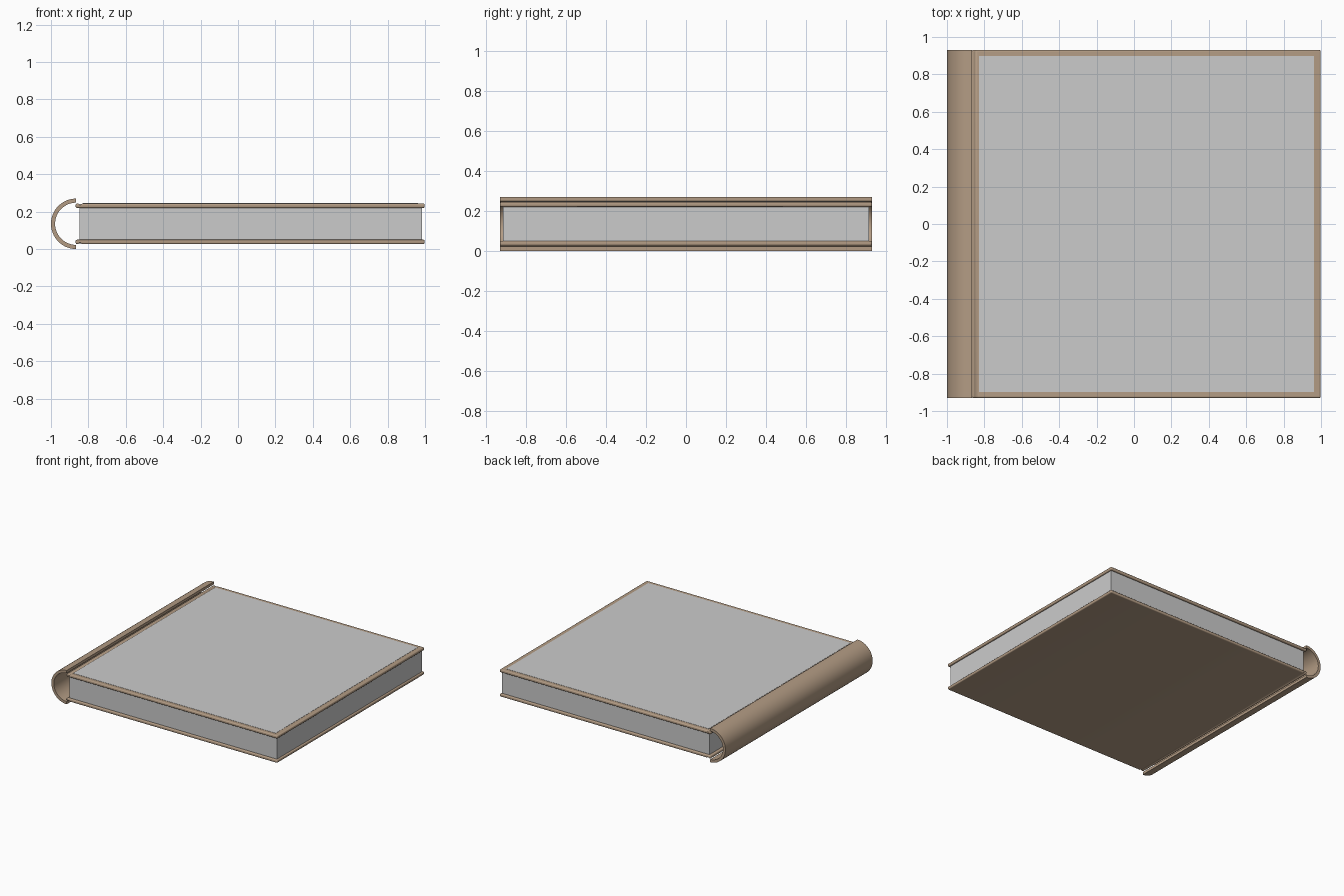
import bpy, bmesh, math

if "Cube" in bpy.data.objects:
    bpy.data.objects.remove(bpy.data.objects["Cube"])


def material(name, rgb):
    m = bpy.data.materials.new(name)
    m.diffuse_color = (*rgb, 1)
    m.use_nodes = True
    m.node_tree.nodes["Principled BSDF"].inputs["Base Color"].default_value = m.diffuse_color
    return m


BROWN = material("cover_brown", (0.45, 0.33, 0.23))
PAPER = material("paper", (0.82, 0.82, 0.79))


def extrude_profile(name, pts, half_y, mat=None, bevel=0):
    """Extrude an (x, z) outline along y, centred on y = 0."""
    me = bpy.data.meshes.new(name)
    bm = bmesh.new()
    face = bm.faces.new([bm.verts.new((x, -half_y, z)) for x, z in pts])
    ext = bmesh.ops.extrude_face_region(bm, geom=[face], use_keep_orig=True)
    moved = [g for g in ext["geom"] if isinstance(g, bmesh.types.BMVert)]
    bmesh.ops.translate(bm, verts=moved, vec=(0, 2 * half_y, 0))
    bmesh.ops.recalc_face_normals(bm, faces=bm.faces)
    bm.to_mesh(me)
    bm.free()
    ob = bpy.data.objects.new(name, me)
    bpy.context.collection.objects.link(ob)
    if mat:
        me.materials.append(mat)
    if bevel:
        b = ob.modifiers.new("rounded_edges", "BEVEL")
        b.width, b.segments = bevel, 4
        b.limit_method, b.angle_limit = "ANGLE", math.radians(60)
    bpy.ops.object.select_all(action="DESELECT")
    ob.select_set(True)
    bpy.context.view_layer.objects.active = ob
    bpy.ops.object.shade_smooth_by_angle(angle=math.radians(35))
    return ob


def rect(x0, x1, z0, z1):
    return [(x0, z0), (x1, z0), (x1, z1), (x0, z1)]


MID = 0.135      # half of the total height

# half-round hollow spine
N, CX = 32, -0.865
angles = [math.pi / 2 + math.pi * i / N for i in range(N + 1)]
arc = lambda r, seq: [(CX + r * math.cos(a), MID + r * math.sin(a)) for a in seq]
extrude_profile("spine", arc(0.135, angles) + arc(0.113, reversed(angles)), 0.93, BROWN)

# rounded cover boards with a shallow hinge groove, mirrored about the mid height
board = [(-0.868, 0.085), (-0.868, 0.109), (-0.856, 0.109), (-0.845, 0.102),
         (-0.832, 0.109), (0.998, 0.109), (0.998, 0.085)]
for name, side in (("top_cover", 1), ("bottom_cover", -1)):
    extrude_profile(name, [(x, MID + side * h) for x, h in board], 0.93, BROWN, 0.008)

# page block
extrude_profile("pages", rect(-0.848, 0.985, 0.045, 0.225), 0.915, PAPER)

# grey panel laid on the front cover
extrude_profile("cover_panel", rect(-0.83, 0.962, 0.238, 0.2455), 0.898)
